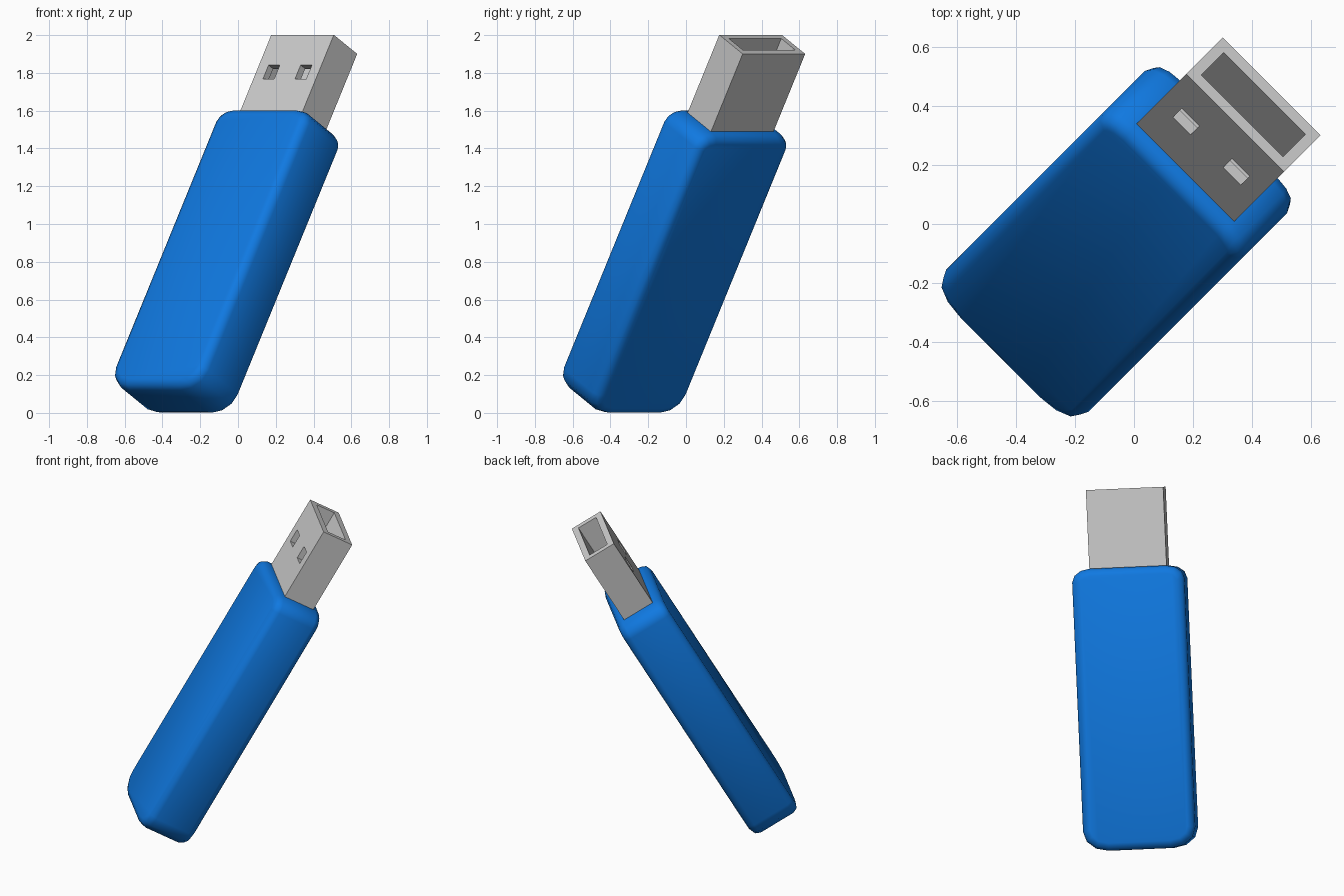
import bpy, bmesh, math
from mathutils import Matrix, Vector

if "Cube" in bpy.data.objects:
    bpy.data.objects.remove(bpy.data.objects["Cube"])

# Tilted frame of the stick: local x = width, y = thickness, z = length
s, c, q = math.sin(math.radians(30)), math.cos(math.radians(30)), math.sqrt(0.5)
W = Vector((q, -q, 0))
T = Vector((c * q, c * q, -s))
L = Vector((s * q, s * q, c))
FRAME = Matrix((W, T, L)).transposed().to_4x4()
FRAME.translation = T * -0.481


def add_object(name, bm):
    bmesh.ops.recalc_face_normals(bm, faces=bm.faces[:])
    mesh = bpy.data.meshes.new(name)
    bm.to_mesh(mesh)
    bm.free()
    ob = bpy.data.objects.new(name, mesh)
    bpy.context.collection.objects.link(ob)
    ob.matrix_world = FRAME
    return ob


def box(name, lo, hi):
    bm = bmesh.new()
    lo, hi = Vector(lo), Vector(hi)
    m = Matrix.Translation((lo + hi) / 2) @ Matrix.Diagonal((*(hi - lo), 1))
    bmesh.ops.create_cube(bm, size=1, matrix=m)
    return add_object(name, bm)


# Body: rounded outline extruded through the thickness, rims softened
HALF_W, HALF_T, BOTTOM, TOP = 0.34, 0.16, -0.205, 1.5


def corner(sx, end, sz, rw, rl, start, n=3):
    cx, cz = sx * (HALF_W - rw), end - sz * rl
    for i in range(n + 1):
        a = math.radians(start + 90 * i / n)
        yield cx + rw * math.cos(a), cz + rl * math.sin(a)


outline = [*corner(1, TOP, 1, 0.11, 0.08, 0), *corner(-1, TOP, 1, 0.11, 0.08, 90),
           *corner(-1, BOTTOM, -1, 0.15, 0.12, 180), *corner(1, BOTTOM, -1, 0.15, 0.12, 270)]
bm = bmesh.new()
cap = bm.faces.new([bm.verts.new((x, -HALF_T, z)) for x, z in outline])
ext = bmesh.ops.extrude_face_region(bm, geom=[cap], use_keep_orig=True)
top_verts = [v for v in ext["geom"] if isinstance(v, bmesh.types.BMVert)]
bmesh.ops.translate(bm, verts=top_verts, vec=(0, 2 * HALF_T, 0))
bm.normal_update()
rims = [e for e in bm.edges if abs(e.verts[0].co.y - e.verts[1].co.y) < 1e-5]
bmesh.ops.bevel(bm, geom=rims, offset=0.045, segments=2, profile=0.5, affect='EDGES')
for f in bm.faces:
    f.smooth = True
body = add_object("body", bm)
blue = bpy.data.materials.new("blue_plastic")
blue.diffuse_color = (0.005, 0.19, 0.75, 1)
blue.use_nodes = True
blue.node_tree.nodes["Principled BSDF"].inputs["Base Color"].default_value = blue.diffuse_color
body.data.materials.append(blue)

# Plug: hollow metal sleeve with two square windows in the front wall
plug = box("metal_plug", (-0.234, -0.101, 1.4), (0.234, 0.101, 1.975))
cutters = [box("plug_cavity_cutter", (-0.196, -0.062, 1.51), (0.196, 0.062, 2.1))]
for side, x in (("left", -0.12), ("right", 0.12)):
    cutters.append(box(side + "_window_cutter", (x - 0.042, -0.15, 1.706), (x + 0.042, 0.0, 1.79)))
for cutter in cutters:
    cutter.hide_render = True
    cutter.display_type = 'WIRE'
    mod = plug.modifiers.new(cutter.name, 'BOOLEAN')
    mod.operation = 'DIFFERENCE'
    mod.solver = 'EXACT'
    mod.object = cutter
